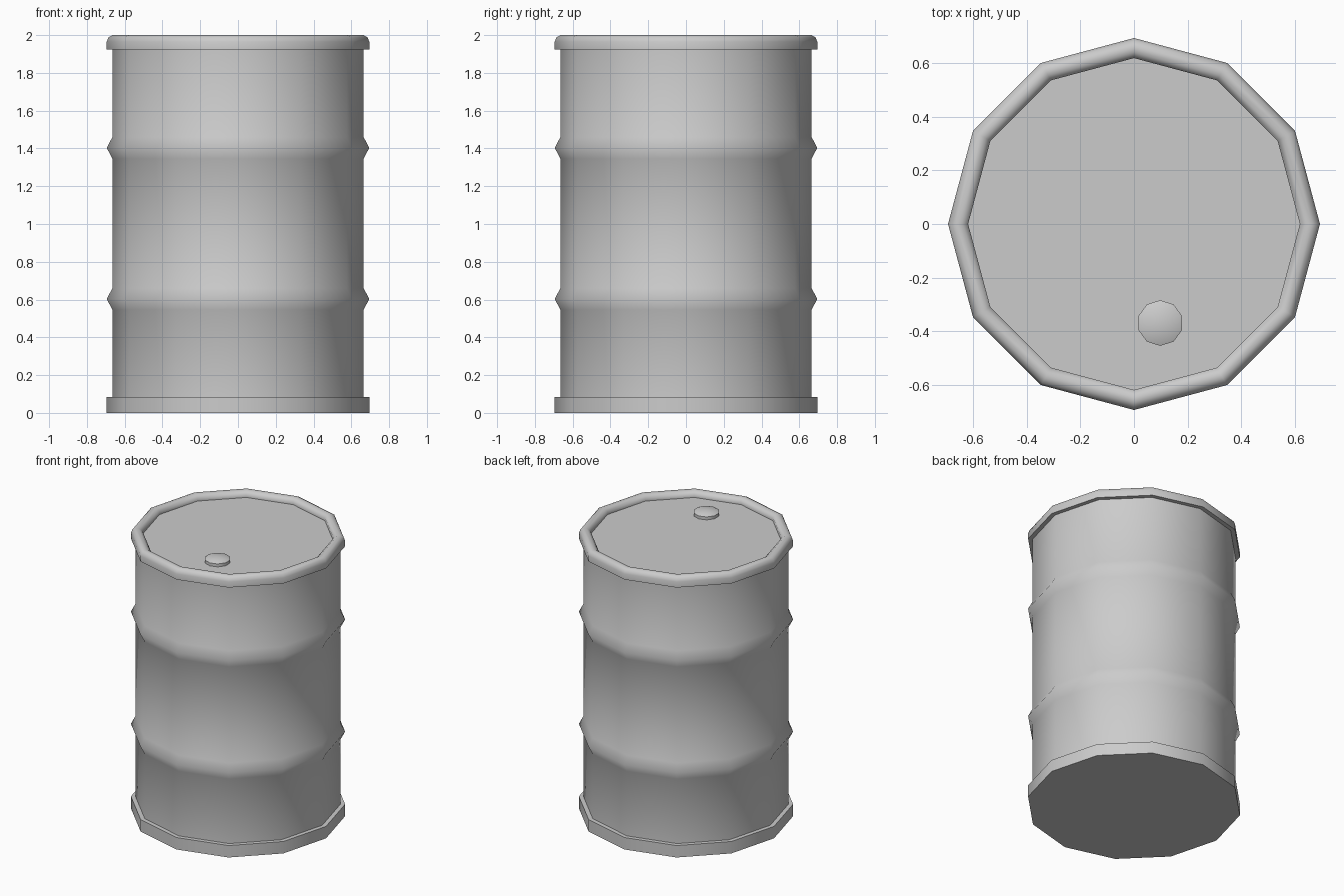
import bpy
import bmesh
from math import cos, sin, pi, radians

if "Cube" in bpy.data.objects:
    bpy.data.objects.remove(bpy.data.objects["Cube"])


def lathe(name, profile, sides, centre=(0, 0), start=0.0, angle=60):
    """Revolve (radius, z) points round a vertical axis; radius 0 closes with a flat cap."""
    bm = bmesh.new()
    rings = []
    for r, z in profile:
        if r == 0:
            rings.append([bm.verts.new((0, 0, z))] * sides)
        else:
            rings.append([bm.verts.new((r * cos(start + 2 * pi * i / sides),
                                        r * sin(start + 2 * pi * i / sides), z))
                          for i in range(sides)])
    for a, b in zip(rings, rings[1:]):
        for i in range(sides):
            j = (i + 1) % sides
            quad = list(dict.fromkeys((a[i], a[j], b[j], b[i])))
            bm.faces.new(quad)
    mesh = bpy.data.meshes.new(name)
    bm.to_mesh(mesh)
    bm.free()
    obj = bpy.data.objects.new(name, mesh)
    bpy.context.collection.objects.link(obj)
    obj.location = (centre[0], centre[1], 0)
    bpy.ops.object.select_all(action='DESELECT')
    obj.select_set(True)
    bpy.context.view_layer.objects.active = obj
    bpy.ops.object.shade_smooth_by_angle(angle=radians(angle))
    return obj


SIDES = 12
WALL, RIM, INNER = 0.665, 0.695, 0.62

# Wall with two pressed ridges
wall = [(WALL, 0.085)]
for z in (0.603, 1.403):
    wall += [(WALL, z - 0.057), (RIM, z), (WALL, z + 0.057)]
wall.append((WALL, 1.925))
lathe("drum_wall", wall, SIDES)

# Base plate with its square hoop
lathe("base_rim", [(0, 0), (RIM, 0), (RIM, 0.085), (WALL, 0.085)], SIDES)

# Rounded top rim and recessed lid
lathe("top_rim_and_lid", [(WALL, 1.925), (RIM, 1.925), (RIM, 1.965), (0.686, 1.988),
                          (0.665, 2.0), (0.642, 1.997), (INNER, 1.98),
                          (INNER, 1.957), (0, 1.957)], SIDES)

# Domed filler cap
lathe("filler_cap", [(0.0855, 1.957), (0.0855, 1.978), (0.06, 1.989), (0, 1.995)],
      10, centre=(0.098, -0.37), start=pi / 2)
